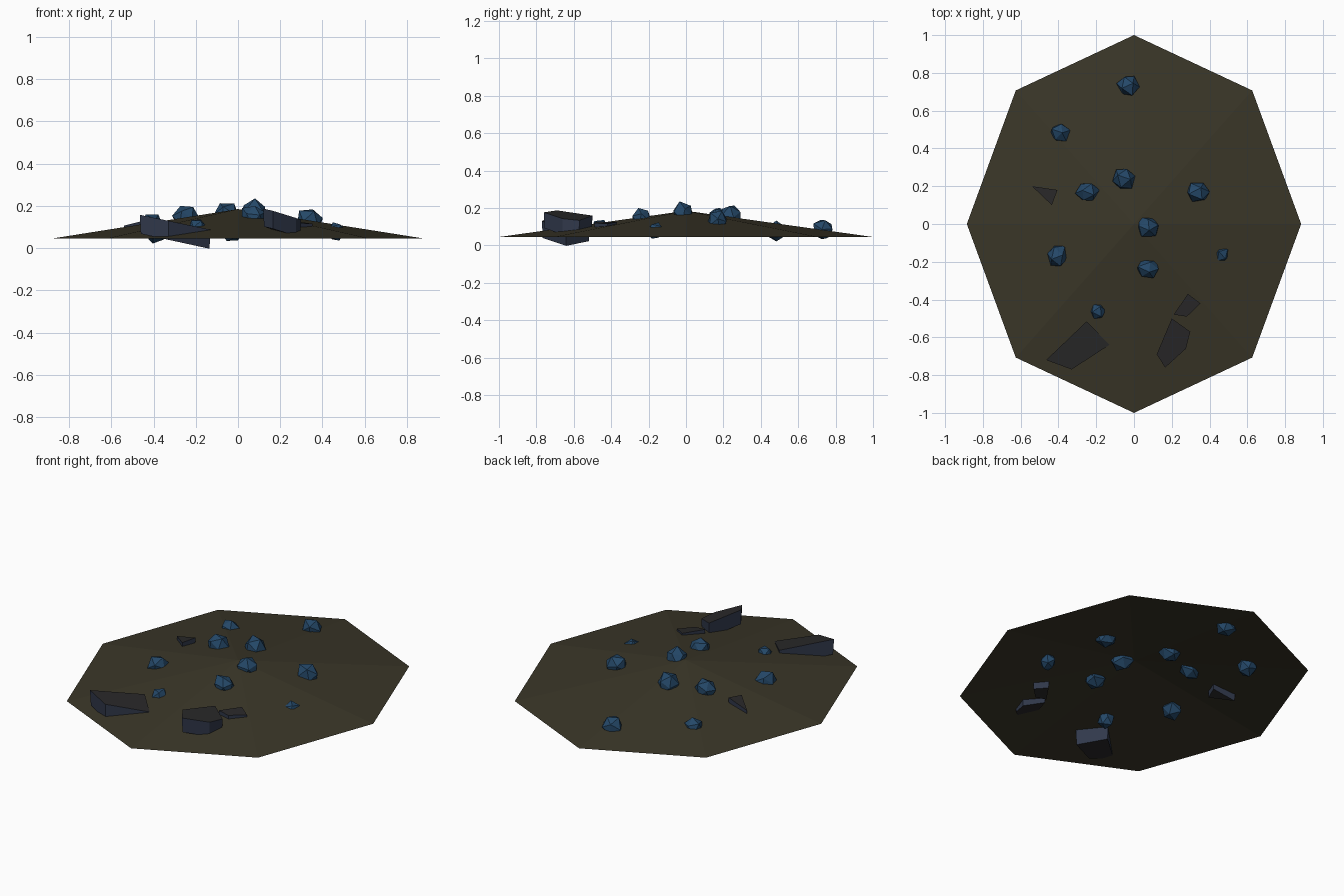
import bpy, bmesh, math, random
from mathutils import Vector, Euler

if "Cube" in bpy.data.objects:
    bpy.data.objects.remove(bpy.data.objects["Cube"])

random.seed(4)

def material(name, rgb):
    m = bpy.data.materials.new(name)
    m.diffuse_color = (*rgb, 1)
    m.use_nodes = True
    m.node_tree.nodes["Principled BSDF"].inputs["Base Color"].default_value = m.diffuse_color
    return m

earth = material("earth", (0.042, 0.037, 0.021))
blue = material("blue_stone", (0.018, 0.065, 0.14))
dark = material("slab_top", (0.022, 0.021, 0.022))
navy = material("slab_side", (0.03, 0.04, 0.07))

def finish(bm, name, *mats):
    me = bpy.data.meshes.new(name)
    bm.to_mesh(me)
    bm.free()
    for m in mats:
        me.materials.append(m)
    ob = bpy.data.objects.new(name, me)
    bpy.context.collection.objects.link(ob)
    return ob

# Mound: open eight-sided shallow cone
bm = bmesh.new()
apex = bm.verts.new((0, 0, 0.185))
ring = [bm.verts.new((0.885 * math.sin(i * math.pi / 4), math.cos(i * math.pi / 4), 0.045))
        for i in range(8)]
for i in range(8):
    bm.faces.new((apex, ring[(i + 1) % 8], ring[i]))
finish(bm, "mound", earth)

# Blue stones: faceted, jittered lumps (x, y, z, half width x, half depth y)
stones = [(-0.03, 0.735, 0.083, 0.06, 0.062), (-0.392, 0.483, 0.078, 0.056, 0.056),
          (-0.055, 0.24, 0.155, 0.062, 0.062), (-0.25, 0.17, 0.147, 0.063, 0.058),
          (0.34, 0.17, 0.127, 0.069, 0.058), (0.073, -0.015, 0.17, 0.066, 0.058),
          (0.075, -0.24, 0.148, 0.066, 0.056), (-0.405, -0.17, 0.107, 0.058, 0.063),
          (0.465, -0.165, 0.076, 0.046, 0.05), (-0.19, -0.46, 0.093, 0.046, 0.046)]
for x, y, z, rx, ry in stones:
    bm = bmesh.new()
    bmesh.ops.create_icosphere(bm, subdivisions=1, radius=1)
    rot = Euler([random.uniform(0, 6.28) for _ in range(3)]).to_matrix()
    for v in bm.verts:
        d = rot @ v.co * random.uniform(0.88, 1.12)
        v.co = Vector((x + d.x * rx, y + d.y * ry, z + d.z * 0.5 * (rx + ry)))
    finish(bm, "blue_stone", blue)

# Dark slabs: tilted prisms from an outline, with top height, x and y slopes, thickness
def slab(name, outline, height, sx, sy, thick):
    bm = bmesh.new()
    n = len(outline)
    cx = sum(p[0] for p in outline) / n
    cy = sum(p[1] for p in outline) / n
    top, low = [], []
    for x, y in outline:
        z = height + sx * (x - cx) + sy * (y - cy)
        top.append(bm.verts.new((x, y, z)))
        low.append(bm.verts.new((cx + (x - cx) * 0.97, cy + (y - cy) * 0.97, z - thick)))
    bm.faces.new(top)
    bm.faces.new(low[::-1])
    for i in range(n):
        j = (i + 1) % n
        bm.faces.new((top[i], low[i], low[j], top[j])).material_index = 1
    bmesh.ops.recalc_face_normals(bm, faces=bm.faces)
    finish(bm, name, dark, navy)

slab("large_slab", [(-0.465, -0.72), (-0.25, -0.515), (-0.13, -0.64), (-0.33, -0.77)],
     0.122, -0.21, 0.0, 0.09)
slab("tall_slab", [(0.20, -0.50), (0.298, -0.57), (0.275, -0.66), (0.165, -0.76), (0.12, -0.69)],
     0.16, -0.28, -0.03, 0.085)
slab("small_slab", [(0.21, -0.48), (0.285, -0.37), (0.352, -0.42), (0.28, -0.49)],
     0.122, -0.1, 0.05, 0.05)
slab("shard", [(-0.54, 0.20), (-0.405, 0.18), (-0.435, 0.10)],
     0.127, 0.25, 0.0, 0.06)
